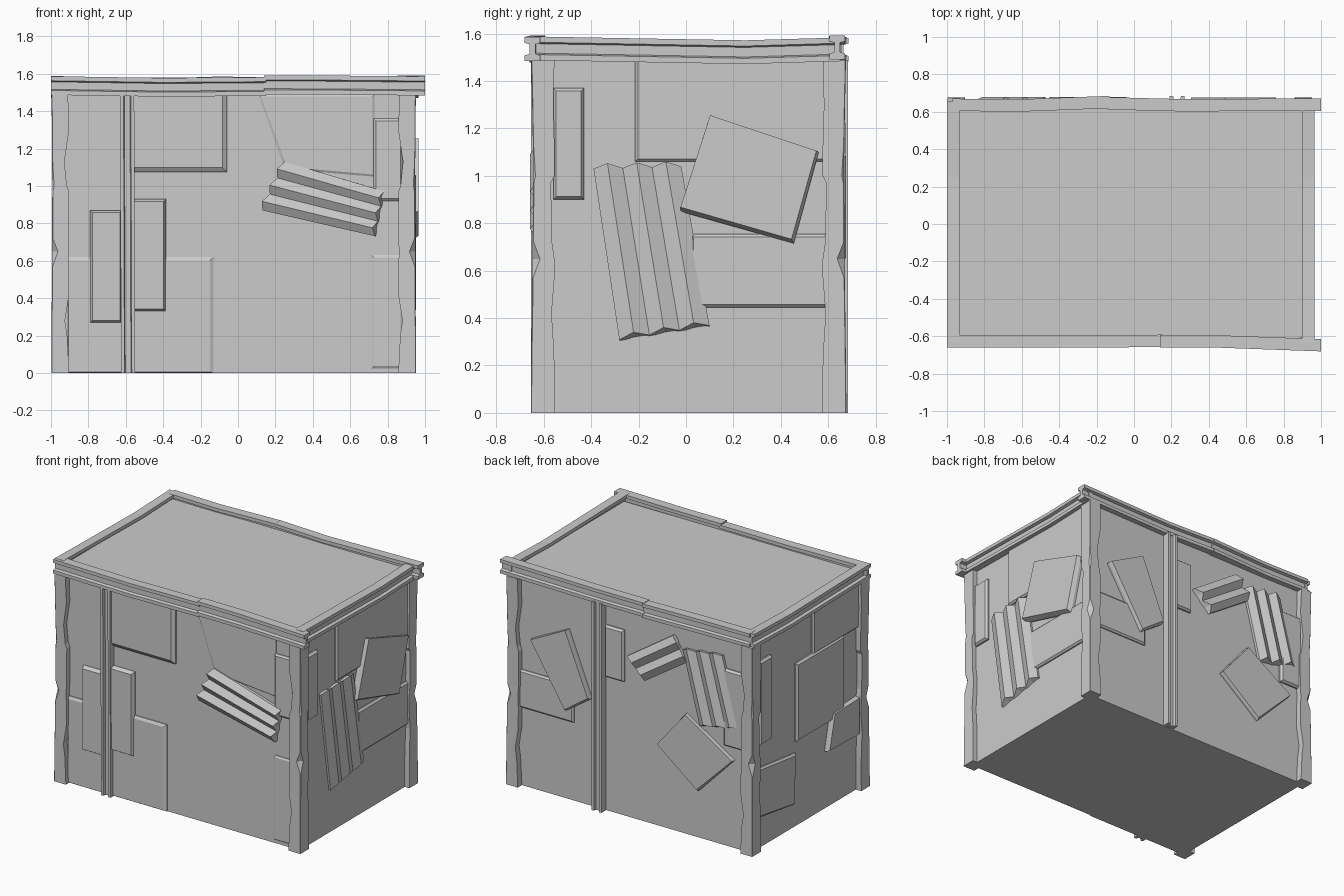
import bpy, bmesh
from mathutils import Vector as V

if "Cube" in bpy.data.objects:
    bpy.data.objects.remove(bpy.data.objects["Cube"])

# wall planes: in-plane coordinates (a, b) plus distance d out of the wall
WALLS = {
    "front": lambda a, b, d: V((a, -0.61 - d, b)),
    "back": lambda a, b, d: V((a, 0.63 + d, b)),
    "right": lambda a, b, d: V((0.915 + d, a, b)),
    "left": lambda a, b, d: V((-0.955 - d, a, b)),
}


def make(name, verts, faces):
    bm = bmesh.new()
    vs = [bm.verts.new(v) for v in verts]
    for f in faces:
        bm.faces.new([vs[i] for i in f])
    bmesh.ops.recalc_face_normals(bm, faces=bm.faces)
    me = bpy.data.meshes.new(name)
    bm.to_mesh(me)
    bm.free()
    ob = bpy.data.objects.new(name, me)
    bpy.context.collection.objects.link(ob)
    return ob


def loft(name, rings):
    """Closed solid through a list of equal-sized rings."""
    n = len(rings[0])
    verts = [v for r in rings for v in r]
    faces = [(k * n + i, k * n + (i + 1) % n, (k + 1) * n + (i + 1) % n, (k + 1) * n + i)
             for k in range(len(rings) - 1) for i in range(n)]
    faces += [tuple(range(n)), tuple(range(len(verts) - n, len(verts)))]
    return make(name, verts, faces)


def rect(a0, b0, a1, b1):
    return [(a0, b0), (a1, b0), (a1, b1), (a0, b1)]


def panel(name, wall, corners, d=0.02, skew=(0, 0), inset=0.012):
    """Plate with bevelled rim; skew slides the outer face."""
    w = WALLS[wall]
    ca = sum(c[0] for c in corners) / 4
    cb = sum(c[1] for c in corners) / 4
    back = [w(a, b, -0.02) for a, b in corners]
    mid = [w(a, b, d * 0.4) for a, b in corners]
    sgn = lambda t: (t > 0.02) - (t < -0.02)
    front = [w(a - inset * sgn(a - ca) + skew[0], b - inset * sgn(b - cb) + skew[1], d)
             for a, b in corners]
    loft(name, [back, mid, front])


def corrugated(name, wall, corners, d=0.02, h=0.028, ridges=3, shift=0.022):
    """Zigzag sheet; corners = start-left, start-right, end-right, end-left (ridges start->end)."""
    w = WALLS[wall]
    sl, sr, er, el = [V(c) for c in corners]
    n = ridges * 2
    axis = (sl - el).normalized()
    rings = []
    for i in range(n + 1):
        t = i / n
        s, e = sl.lerp(sr, t), el.lerp(er, t)
        up = i % 2
        off = axis * shift * (0.4 + up)
        so, eo = s + axis * shift * up, e + off
        rings.append([w(s.x, s.y, -0.02), w(so.x, so.y, d + h * up),
                      w(eo.x, eo.y, d + h * up), w(e.x, e.y, -0.02)])
    loft(name, rings)


# I-shaped section as (across, height)
I_BEAM = [(-.033, 0), (.033, 0), (.033, .024), (.012, .03), (.012, .07), (.033, .076),
          (.033, .1), (-.033, .1), (-.033, .076), (-.012, .07), (-.012, .03), (-.033, .024)]


def beam(name, path, across, up, scale=1.0):
    across, up = V(across), V(up)
    loft(name, [[V(p) + across * o + up * h * scale for o, h in I_BEAM] for p in path])


# main shell
loft("shed_body", [[V((x, y, z)) for x, y in rect(-0.955, -0.61, 0.915, 0.63)]
                   for z in (0, 1.54)])

# dented corner posts: (z, inner edge dent along x, along y, corner chip, lean)
POST = [(0, 0, 0, .003, 0), (.2, .01, .0, .003, .002), (.28, .022, .003, .003, .003),
        (.42, 0, .012, .003, .005), (.57, 0, 0, .004, .006), (.65, .004, .0, .032, .007),
        (.72, 0, .01, .004, .008), (.97, 0, .015, .003, .01), (1.0, .012, 0, .01, .01),
        (1.13, .025, 0, .003, .009), (1.3, 0, .005, .003, .006), (1.49, .006, 0, .003, .002)]


def post(name, x, y, sx, sy):
    rings = []
    for z, dx, dy, c, lean in POST:
        ox, oy = x - sx * lean * .5, y - sy * lean
        ix, iy = x - sx * (.095 - dx), y - sy * (.1 - dy)
        rings.append([V((px, py, z)) for px, py in (
            (x - sx * .06, y - sy * .06), (ix, y - sy * .06), (ix, oy), (ox - sx * c, oy),
            (ox, oy - sy * c), (ox, iy), (x - sx * .06, iy))])
    loft(name, rings)


for nm, x, y, sx, sy in (("front_left", -.998, -.655, -1, -1), ("front_right", .952, -.655, 1, -1),
                         ("back_left", -.998, .677, -1, 1), ("back_right", .952, .677, 1, 1)):
    post(nm + "_post", x, y, sx, sy)

# roof rim beams, slightly bent
Y, Z, X = (0, 1, 0), (0, 0, 1), (1, 0, 0)
beam("front_rim_left", [(-1, -.627, 1.487), (-.4, -.628, 1.478), (.15, -.625, 1.482)], Y, Z)
beam("front_rim_right", [(.14, -.628, 1.49), (.45, -.628, 1.489), (1, -.648, 1.484)], Y, Z, 1.02)
beam("back_rim_left", [(-.97, .637, 1.484), (-.6, .634, 1.48), (-.13, .652, 1.482)], Y, Z)
beam("back_rim_right", [(-.14, .645, 1.486), (.25, .635, 1.48), (1, .638, 1.492)], Y, Z)
for nm, x in (("left", -.967), ("right", .932)):
    beam(nm + "_rim", [(x, -.64, 1.488), (x, .25, 1.472), (x, .655, 1.484)], X, Z)

# upright beams with the groove facing out
beam("front_upright", [(-.625, -.622, 0), (-.63, -.622, 1.49)], Y, X, .75)
beam("back_upright", [(.19, .651, 0), (.19, .651, 1.49)], Y, X, .8)

# front patches
panel("front_upper_panel", "front", rect(-.56, 1.075, -.06, 1.5), .028, (-.012, .012))
panel("front_low_panel", "front", rect(-.91, -.0, -.13, .62), .016, (-.008, -.006))
panel("front_plank_left", "front", rect(-.79, .27, -.62, .87), .034)
panel("front_plank_right", "front", rect(-.57, .33, -.385, .93), .034)
panel("front_slanted_panel", "front", [(.25, 1.09), (.73, 1.05), (.73, 1.49), (.11, 1.49)], .012)
panel("front_corner_panel_low", "front", rect(.715, .025, .88, .63), .012)
panel("front_corner_panel_high", "front", rect(.725, .92, .88, 1.36), .018)
corrugated("front_corrugated_sheet", "front",
           [(.13, .87), (.25, 1.13), (.80, .98), (.74, .73)][0:2] + [(.79, .97), (.74, .73)])

# right patches
panel("right_plank", "right", rect(-.56, .9, -.43, 1.37), .025)
panel("right_upper_panel", "right", rect(-.215, 1.06, .6, 1.5), .02)
panel("right_middle_panel", "right", rect(.02, .445, .6, .755), .02)
panel("right_tilted_panel", "right", [(-.025, .85), (.455, .715), (.56, 1.1), (.1, 1.25)],
      .05, (-.004, .012), .006)
corrugated("right_corrugated_sheet", "right", [(-.39, 1.03), (-.02, 1.04), (.1, .36), (-.28, .3)],
           .014, .024)

# back patches
panel("back_side_panel", "back", rect(.44, .56, .9, .83), .018)
panel("back_tilted_panel", "back", [(.49, .64), (.30, .77), (.48, 1.22), (.765, 1.08)], .045, (0, .008), .006)
panel("back_small_plank", "back", rect(.04, .96, .19, 1.33), .025)
panel("back_corner_panel", "back", rect(-.93, .72, -.75, 1.27), .025)
panel("back_diamond_panel", "back", [(-.55, .34), (-.225, .59), (-.45, .865), (-.83, .63)], .03, (0, .006), .006)
corrugated("back_corrugated_small", "back", [(-.35, 1.40), (-.46, 1.235), (-.12, 1.01), (.02, 1.15)], ridges=2)
corrugated("back_corrugated_long", "back", [(-.43, 1.32), (-.74, 1.36), (-.875, .86), (-.565, .80)])

# left patches
panel("left_plank", "left", rect(.42, .74, .56, 1.34), .025)
panel("left_upper_panel", "left", rect(-.58, 1.16, -.05, 1.5), .02)
panel("left_middle_panel", "left", rect(-.4, .61, .14, 1.17), .025)
panel("left_small_panel", "left", [(-.2, .41), (-.55, .4), (-.55, .67), (-.26, .66)], .038, (0, .006), .006)
panel("left_low_panel", "left", [(.58, .23), (.16, .17), (.14, .53), (.57, .58)], .022)
